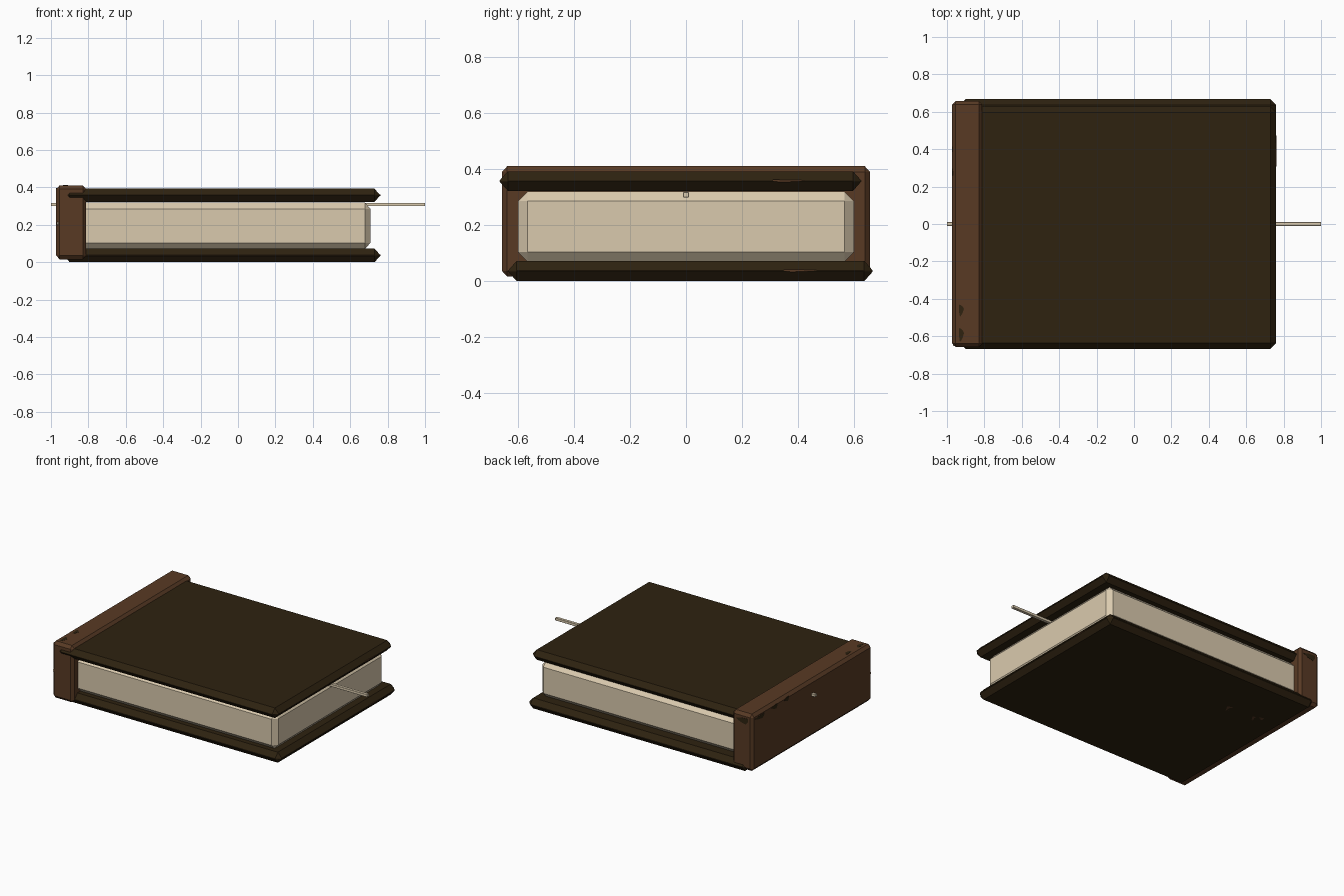
import bpy, bmesh, math
from mathutils import Vector

cube = bpy.data.objects.get("Cube")
if cube:
    bpy.data.objects.remove(cube)


def material(name, rgb):
    # sRGB bytes to linear
    lin = [((c / 255 + 0.055) / 1.055) ** 2.4 for c in rgb]
    m = bpy.data.materials.new(name)
    m.use_nodes = True
    m.diffuse_color = (*lin, 1)
    m.node_tree.nodes["Principled BSDF"].inputs["Base Color"].default_value = (*lin, 1)
    return m


LEATHER = material("dark leather", (46, 34, 16))
BROWN = material("brown leather", (88, 58, 36))
PAPER = material("cream paper", (218, 202, 174))


def add_object(name, bm, mat):
    bmesh.ops.recalc_face_normals(bm, faces=bm.faces[:])
    mesh = bpy.data.meshes.new(name)
    bm.to_mesh(mesh)
    bm.free()
    mesh.materials.append(mat)
    ob = bpy.data.objects.new(name, mesh)
    bpy.context.collection.objects.link(ob)
    return ob


def chamfered_box(name, lo, hi, cut, mat):
    """Box from lo to hi with every edge cut back by its own amount per axis."""
    lo, hi, cut = Vector(lo), Vector(hi), Vector(cut)
    mid, half = (lo + hi) / 2, (hi - lo) / 2
    bm = bmesh.new()
    for sx in (-1, 1):
        for sy in (-1, 1):
            for sz in (-1, 1):
                for axis in range(3):
                    p = half - cut
                    p[axis] = half[axis]
                    bm.verts.new(mid + Vector((sx * p.x, sy * p.y, sz * p.z)))
    bmesh.ops.remove_doubles(bm, verts=bm.verts[:], dist=0.0005)
    bmesh.ops.convex_hull(bm, input=bm.verts[:])
    bmesh.ops.dissolve_limit(bm, angle_limit=math.radians(1), verts=bm.verts[:], edges=bm.edges[:])
    return add_object(name, bm, mat)


def worn_patch(name, centre, radii, mat):
    """Thin irregular plate; the smallest radius is its thickness."""
    bm = bmesh.new()
    bmesh.ops.create_cone(bm, cap_ends=True, segments=9, radius1=1, radius2=1, depth=2)
    thin = min(range(3), key=lambda i: radii[i])
    u, v = [i for i in range(3) if i != thin]
    for vert in bm.verts:
        a = math.atan2(vert.co.y, vert.co.x)
        r = 1 + 0.25 * math.sin(3 * a + 1)
        p = Vector()
        p[u], p[v], p[thin] = (vert.co.x * r, vert.co.y * r, vert.co.z)
        vert.co = Vector(centre) + Vector([p[i] * radii[i] for i in range(3)])
    return add_object(name, bm, mat)


# Covers, slightly offset from each other
cover_cut = (0.03, 0.03, 0.034)
chamfered_box("bottom_cover", (-0.93, -0.635, 0), (0.76, 0.667, 0.073), cover_cut, LEATHER)
chamfered_box("top_cover", (-0.93, -0.667, 0.323), (0.76, 0.627, 0.393), cover_cut, LEATHER)

# Spine and page block
chamfered_box("spine", (-0.972, -0.657, 0.016), (-0.812, 0.657, 0.411), (0.018, 0.018, 0.02), BROWN)
chamfered_box("pages", (-0.85, -0.6, 0.07), (0.708, 0.6, 0.32), (0.03, 0.033, 0.034), PAPER)

# Bookmark running right through the book
chamfered_box("bookmark", (-1, -0.01, 0.3), (1, 0.01, 0.318), (0.001, 0.001, 0.001), PAPER)
chamfered_box("spine_nick", (-0.968, -0.652, 0.2), (-0.955, -0.64, 0.215), (0.001, 0.001, 0.001), PAPER)

# Dark wear on the spine
for y, r in ((-0.46, 0.03), (-0.59, 0.035)):
    worn_patch("spine_top_wear", (-0.925, y, 0.41), (0.013, r, 0.002), LEATHER)
for y, z, r in ((0.57, 0.372, 0.05), (0.41, 0.38, 0.03), (0.28, 0.383, 0.025)):
    worn_patch("spine_back_wear", (-0.971, y, z), (0.002, r, 0.014), LEATHER)
worn_patch("spine_end_wear", (-0.9, 0.656, 0.36), (0.045, 0.002, 0.02), LEATHER)

# Brown wear under the bottom cover and along the cover edges
for x, y, r in ((0.61, -0.29, 0.045), (-0.52, 0.3, 0.025), (-0.75, 0.31, 0.035)):
    worn_patch("underside_wear", (x, y, 0.0015), (r, r * 1.2, 0.0015), BROWN)
for y, z in ((0.36, 0.359), (0.4, 0.038)):
    worn_patch("cover_edge_wear", (0.759, y, z), (0.002, 0.06, 0.004), BROWN)
